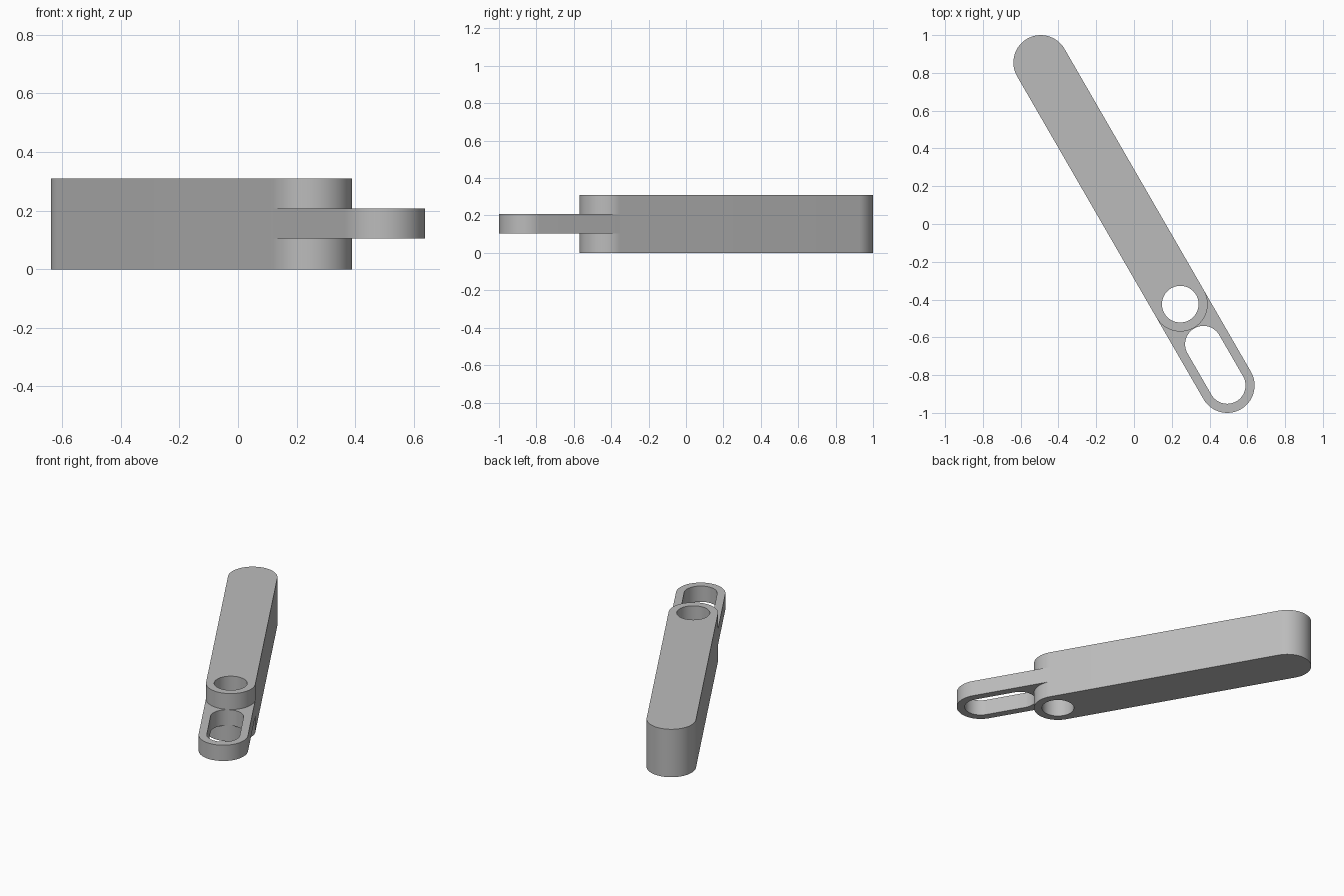
import bpy
import bmesh
from math import pi, cos, sin, radians
from mathutils import Matrix

cube = bpy.data.objects.get("Cube")
if cube:
    bpy.data.objects.remove(cube)

R = 0.145        # outer end radius
HOLE = 0.097     # radius of the hole and of the slot ends
END = 0.987      # distance from the middle to each outer end centre
PIVOT = -0.49    # centre of the pivot hole along the arm
HEIGHT = 0.31
TAB_LOW, TAB_HIGH = 0.105, 0.207

grey = bpy.data.materials.new("plain_grey")
grey.use_nodes = True
colour = (0.5, 0.5, 0.5, 1)
grey.diffuse_color = colour
grey.node_tree.nodes["Principled BSDF"].inputs["Base Color"].default_value = colour


def arc(y, radius, start, end, steps=40):
    angles = [start + (end - start) * i / steps for i in range(steps + 1)]
    return [(radius * cos(a), y + radius * sin(a)) for a in angles]


def stadium(top, bottom, radius):
    return arc(top, radius, 0, pi) + arc(bottom, radius, pi, 2 * pi)


def plate(name, outlines, low, high):
    """Extrude an outline with holes into a solid turned to the arm's angle."""
    curve = bpy.data.curves.new(name, "CURVE")
    curve.dimensions = "2D"
    curve.fill_mode = "BOTH"
    curve.extrude = (high - low) / 2
    for outline in outlines:
        spline = curve.splines.new("POLY")
        spline.points.add(len(outline) - 1)
        for point, (x, y) in zip(spline.points, outline):
            point.co = (x, y, 0, 1)
        spline.use_cyclic_u = True
    obj = bpy.data.objects.new(name, curve)
    bpy.context.collection.objects.link(obj)
    bpy.ops.object.select_all(action="DESELECT")
    obj.select_set(True)
    bpy.context.view_layer.objects.active = obj
    bpy.ops.object.convert(target="MESH")
    obj = bpy.context.view_layer.objects.active

    # Weld caps to walls and place the solid
    bm = bmesh.new()
    bm.from_mesh(obj.data)
    bmesh.ops.remove_doubles(bm, verts=bm.verts, dist=0.0001)
    bmesh.ops.recalc_face_normals(bm, faces=bm.faces)
    place = Matrix.Rotation(radians(30), 4, "Z") @ Matrix.Translation((0, 0, (low + high) / 2))
    bm.transform(place)
    bm.to_mesh(obj.data)
    bm.free()
    obj.data.materials.clear()
    obj.data.materials.append(grey)
    bpy.ops.object.shade_smooth_by_angle(angle=radians(30))
    return obj


# Thick arm with rounded ends and a round through hole
pivot_hole = arc(PIVOT, HOLE, 0, 2 * pi, 64)[:-1]
plate("arm_body", [stadium(END, PIVOT, R), pivot_hole], 0, HEIGHT)

# Thin tab, rooted inside the wall around the hole, with a long slot
tab_outline = [(R, PIVOT)] + arc(PIVOT, 0.12, 2 * pi, pi) + [(-R, PIVOT)] + arc(-END, R, pi, 2 * pi)
slot = stadium(-0.735, -END, HOLE)
plate("slotted_tab", [tab_outline, slot], TAB_LOW, TAB_HIGH)
